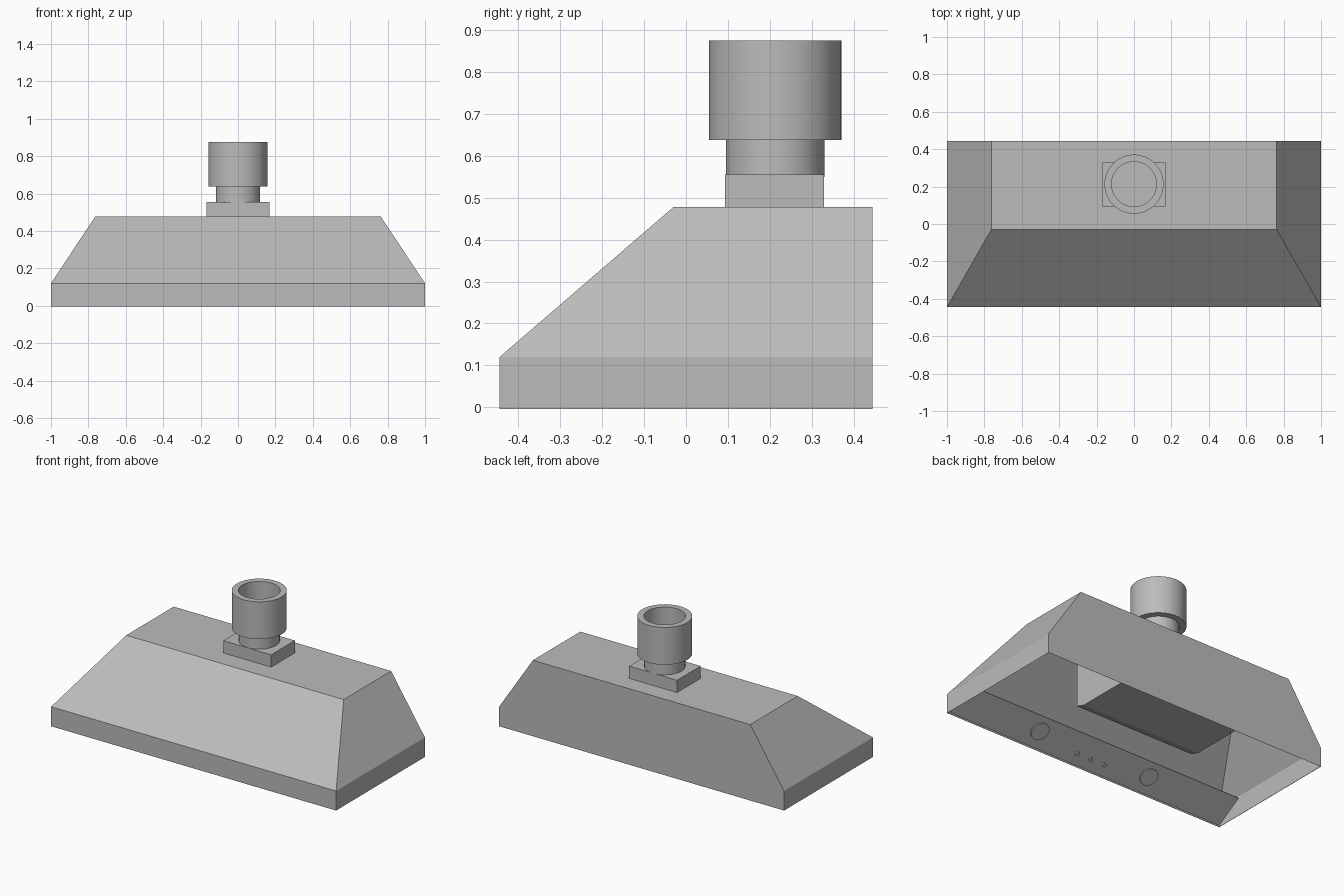
import bpy, bmesh, math
from mathutils import Matrix, Vector

cube = bpy.data.objects.get("Cube")
if cube:
    bpy.data.objects.remove(cube, do_unlink=True)

GREY = (0.5, 0.5, 0.5, 1)
metal = bpy.data.materials.new("brushed grey")
metal.use_nodes = True
metal.diffuse_color = GREY
metal.node_tree.nodes["Principled BSDF"].inputs["Base Color"].default_value = GREY


def finish(name, bm, smooth=False):
    bmesh.ops.recalc_face_normals(bm, faces=bm.faces)
    mesh = bpy.data.meshes.new(name)
    bm.to_mesh(mesh)
    bm.free()
    mesh.materials.append(metal)
    obj = bpy.data.objects.new(name, mesh)
    bpy.context.collection.objects.link(obj)
    if smooth:
        bpy.ops.object.select_all(action='DESELECT')
        obj.select_set(True)
        bpy.context.view_layer.objects.active = obj
        bpy.ops.object.shade_smooth_by_angle(angle=math.radians(35))
    return obj


def extrude_x(name, profile, half):
    """Closed (y, z) profile extruded from -half to +half along x."""
    bm = bmesh.new()
    face = bm.faces.new([bm.verts.new((-half, y, z)) for y, z in profile])
    out = bmesh.ops.extrude_face_region(bm, geom=[face])["geom"]
    verts = [v for v in out if isinstance(v, bmesh.types.BMVert)]
    bmesh.ops.translate(bm, verts=verts, vec=(2 * half, 0, 0))
    return finish(name, bm)


def lathe(name, profile, matrix, steps=64):
    """(radius, height) profile spun round the local z axis."""
    bm = bmesh.new()
    verts = [bm.verts.new((r, 0, z)) for r, z in profile]
    edges = [bm.edges.new(pair) for pair in zip(verts, verts[1:])]
    bmesh.ops.spin(bm, geom=verts + edges, cent=(0, 0, 0), axis=(0, 0, 1),
                   angle=2 * math.pi, steps=steps)
    bmesh.ops.remove_doubles(bm, verts=bm.verts, dist=0.0001)
    bm.transform(matrix)
    return finish(name, bm, True)


# Canopy: three stacked rectangles, open below with an inward flange
DEPTH = 0.445
bm = bmesh.new()
rings = []
for half, front, z in [(1, -DEPTH, 0), (1, -DEPTH, 0.12), (0.763, -0.03, 0.478)]:
    corners = [(-half, front), (half, front), (half, DEPTH), (-half, DEPTH)]
    rings.append([bm.verts.new((x, y, z)) for x, y in corners])
for low, high in zip(rings, rings[1:]):
    for i in range(4):
        j = (i + 1) % 4
        bm.faces.new((low[i], low[j], high[j], high[i]))
bm.faces.new(rings[-1])
bottom = bm.faces.new(rings[0][::-1])
bmesh.ops.inset_region(bm, faces=[bottom], thickness=0.038)
bmesh.ops.delete(bm, geom=[bottom], context='FACES')
canopy = finish("canopy", bm)
shell = canopy.modifiers.new("sheet thickness", 'SOLIDIFY')
shell.thickness = 0.004
shell.offset = -1

# Sloping control panel inside the front lip
low, high = Vector((0, -0.44, 0.004)), Vector((0, -0.27, 0.106))
extrude_x("control_panel", [low.yz, high.yz, (-0.275, 0.112), (-0.44, 0.012)], 0.995)

# Lamps and buttons sit square to the panel
slope = (high - low).normalized()
normal = Vector((0, slope.z, -slope.y))


def on_panel(name, x, along, radius, height, steps):
    place = Matrix.Translation(low.lerp(high, along) + Vector((x, 0, 0)))
    turn = normal.to_track_quat('Z', 'Y').to_matrix().to_4x4()
    lathe(name, [(0, 0), (radius, 0), (radius, height), (0, height)], place @ turn, steps)


for side, x in (("left", 0.4), ("right", -0.4)):
    on_panel(side + "_lamp", x, 0.54, 0.055, 0.008, 40)
for i in range(3):
    on_panel(f"button_{i + 1}", 0.1 * (i - 1), 0.35, 0.012, 0.01, 16)

# Fan housing hanging under the roof
extrude_x("fan_housing", [(0, 0.47), (0, 0.06), (0.06, 0.04), (0.435, 0.04), (0.435, 0.47)], 0.42)

# Duct: square base, narrow neck and wide open collar
extrude_x("duct_base", [(0.093, 0.478), (0.33, 0.478), (0.33, 0.556), (0.093, 0.556)], 0.168)
centre = Matrix.Translation((0, 0.213, 0))
lathe("duct_neck", [(0, 0.55), (0.118, 0.55), (0.118, 0.642), (0, 0.642)], centre)
lathe("duct_collar", [(0.118, 0.638), (0.158, 0.638), (0.158, 0.875),
                      (0.12, 0.875), (0.12, 0.638), (0.118, 0.638)], centre)
